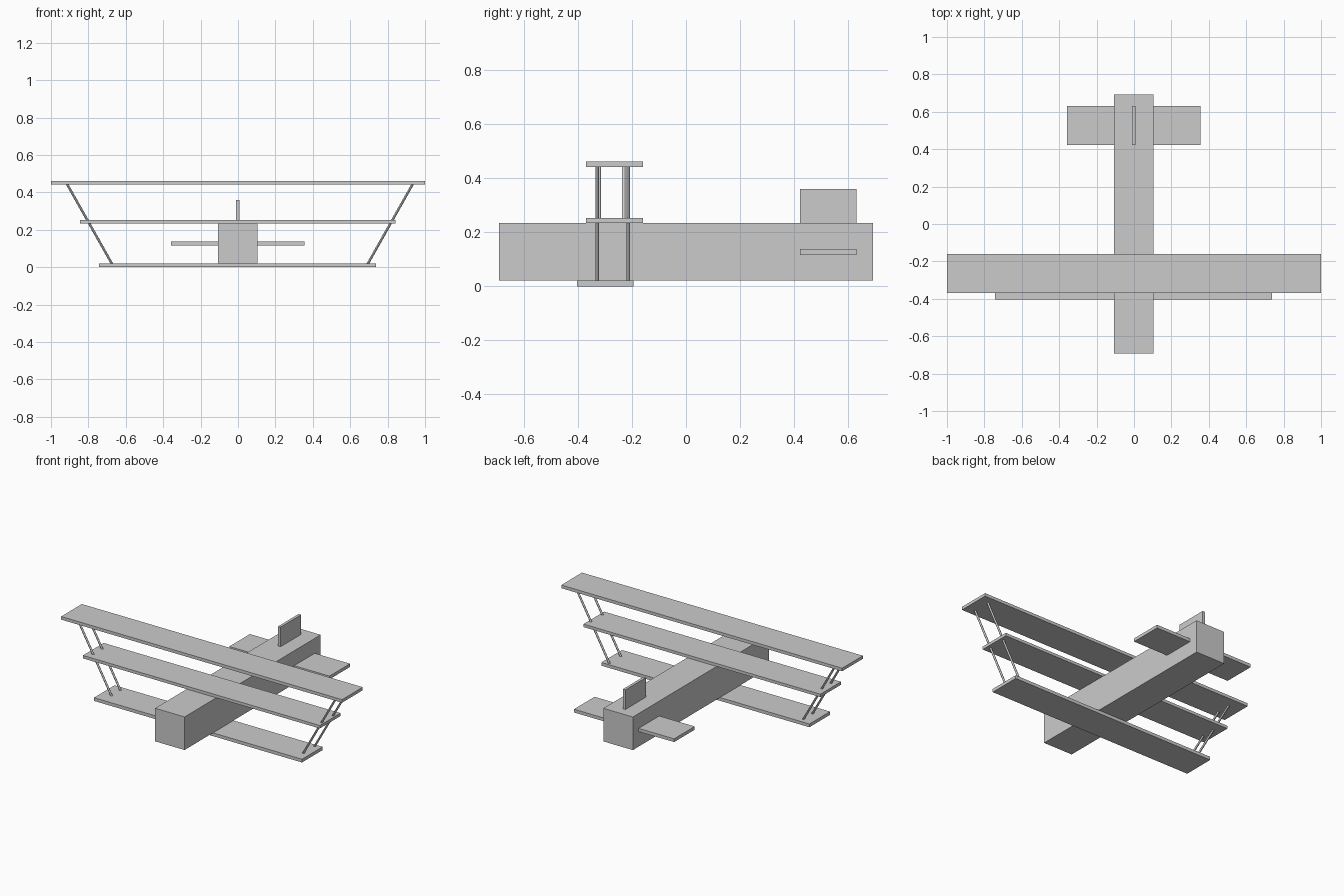
import bpy
from mathutils import Vector

cube = bpy.data.objects.get("Cube")
if cube:
    bpy.data.objects.remove(cube, do_unlink=True)

grey = bpy.data.materials.new("light_grey")
grey.use_nodes = True
grey.diffuse_color = (0.6, 0.6, 0.6, 1)
grey.node_tree.nodes["Principled BSDF"].inputs["Base Color"].default_value = grey.diffuse_color


def finish(name):
    obj = bpy.context.object
    obj.name = name
    obj.data.materials.append(grey)
    return obj


def box(name, x, y, z):
    """Box spanning the (low, high) range given for each axis."""
    spans = (x, y, z)
    bpy.ops.mesh.primitive_cube_add(size=1, location=[sum(s) / 2 for s in spans])
    obj = finish(name)
    obj.scale = [s[1] - s[0] for s in spans]
    bpy.ops.object.transform_apply(location=False, rotation=False, scale=True)


def strut(name, start, end, radius=0.0065):
    """Thin round rod between two points."""
    a, b = Vector(start), Vector(end)
    bpy.ops.mesh.primitive_cylinder_add(
        vertices=12, radius=radius, depth=(b - a).length, location=(a + b) / 2,
        rotation=(b - a).to_track_quat("Z", "Y").to_euler())
    finish(name)
    bpy.ops.object.shade_smooth_by_angle()


# Square fuselage
box("fuselage", (-0.106, 0.104), (-0.692, 0.692), (0.021, 0.234))

# Three stacked wings, the lowest set slightly forward
box("top_wing", (-1, 1), (-0.37, -0.16), (0.442, 0.462))
box("middle_wing", (-0.845, 0.842), (-0.37, -0.16), (0.234, 0.253))
box("bottom_wing", (-0.743, 0.738), (-0.403, -0.194), (0, 0.021))

# Tail surfaces
box("tailplane", (-0.358, 0.355), (0.423, 0.632), (0.117, 0.138))
box("tail_fin", (-0.011, 0.007), (0.423, 0.632), (0.234, 0.36))

# Slanted wing struts, a front and rear pair on each side
for side, low_x, high_x, rows in (
        ("left", 0.692, 0.936, (-0.329, -0.213)),
        ("right", -0.672, -0.916, (-0.322, -0.231))):
    for place, y in zip(("front", "rear"), rows):
        strut(f"{side}_{place}_strut", (low_x, y, 0.015), (high_x, y, 0.448))
